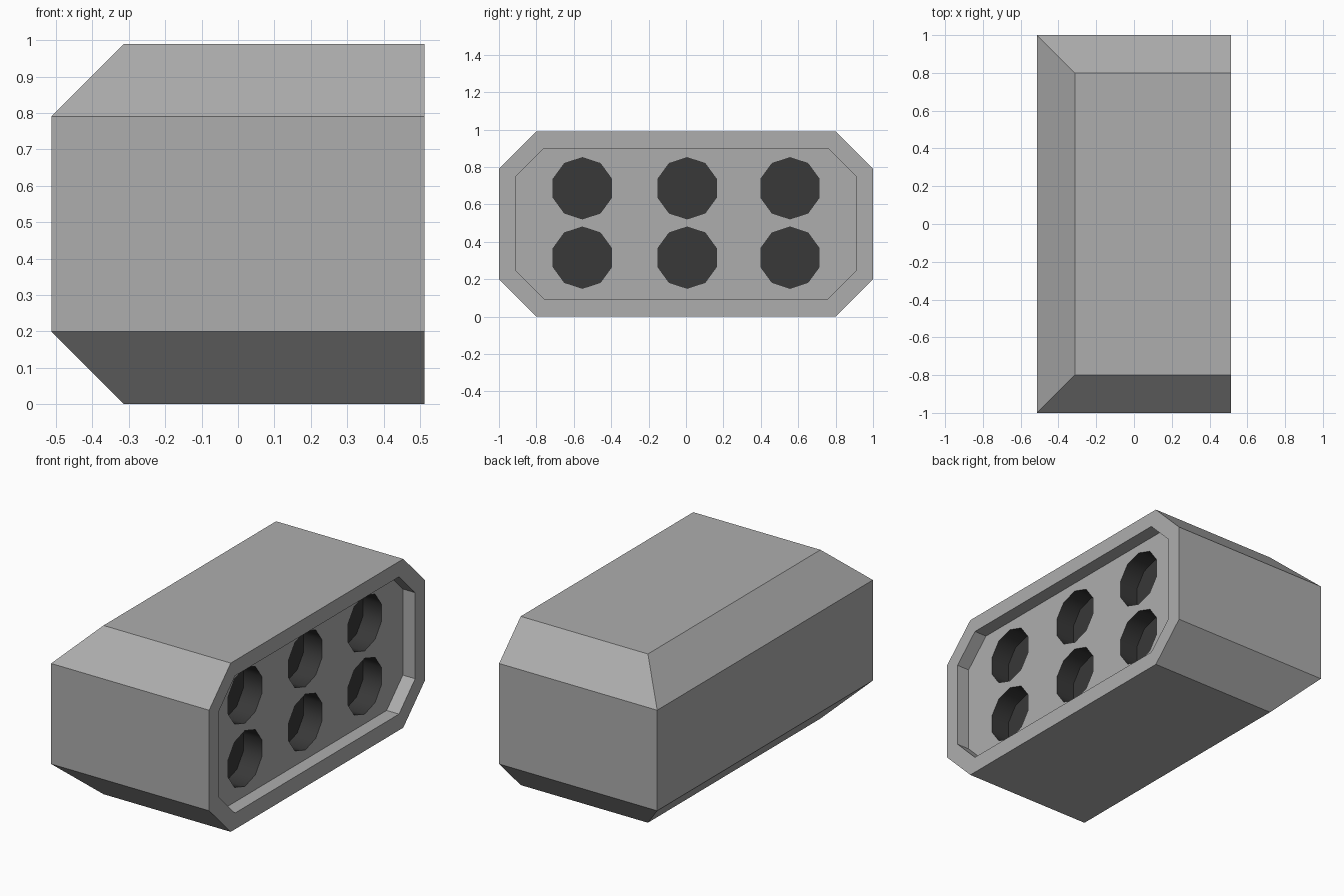
import bpy, bmesh
from math import sin, cos, pi, radians

if "Cube" in bpy.data.objects:
    bpy.data.objects.remove(bpy.data.objects["Cube"])

X, Y, H, C = 0.513, 1.0, 0.99, 0.2     # half depth, half width, height, chamfer
RECESS, POCKET = 0.08, 0.12            # depths of the face recess and the holes

grey = bpy.data.materials.new("grey")
grey.diffuse_color = (0.42, 0.42, 0.42, 1)
grey.use_nodes = True
grey.node_tree.nodes["Principled BSDF"].inputs["Base Color"].default_value = grey.diffuse_color
dark = bpy.data.materials.new("dark")
dark.diffuse_color = (0.04, 0.04, 0.04, 1)
dark.use_nodes = True
dark.node_tree.nodes["Principled BSDF"].inputs["Base Color"].default_value = dark.diffuse_color


def loft(bm, rings, mat=0):
    """Closed solid through equally sized rings of points."""
    loops = [[bm.verts.new(p) for p in r] for r in rings]
    faces = [bm.faces.new(loops[0][::-1]), bm.faces.new(loops[-1])]
    n = len(loops[0])
    for a, b in zip(loops, loops[1:]):
        for i in range(n):
            j = (i + 1) % n
            faces.append(bm.faces.new((a[i], a[j], b[j], b[i])))
    for f in faces:
        f.material_index = mat


def prism(bm, profile, x0, x1, mat=0):
    loft(bm, [[(x, y, z) for y, z in profile] for x in (x0, x1)], mat)


def finish(name, bm):
    bmesh.ops.recalc_face_normals(bm, faces=bm.faces)
    me = bpy.data.meshes.new(name)
    bm.to_mesh(me)
    bm.free()
    me.materials.append(grey)
    me.materials.append(dark)
    ob = bpy.data.objects.new(name, me)
    bpy.context.collection.objects.link(ob)
    return ob


def cut(target, cutter):
    mod = target.modifiers.new(cutter.name, 'BOOLEAN')
    mod.operation, mod.solver, mod.object = 'DIFFERENCE', 'EXACT', cutter
    bpy.context.view_layer.objects.active = target
    bpy.ops.object.modifier_apply(modifier=mod.name)
    bpy.data.objects.remove(cutter)


# Housing: chamfered on the top, bottom, and every side but the open face
def ring(z, c):
    return [(-X + c, -Y + c, z), (X, -Y + c, z), (X, Y - c, z), (-X + c, Y - c, z)]

bm = bmesh.new()
loft(bm, [ring(0, C), ring(C, 0), ring(H - C, 0), ring(H, C)])
housing = finish("housing", bm)

# Octagonal recess in the face
bm = bmesh.new()
y, z0, z1, c = 0.91, 0.095, 0.9, 0.15
prism(bm, [(-y, z0 + c), (-y + c, z0), (y - c, z0), (y, z0 + c),
           (y, z1 - c), (y - c, z1), (-y + c, z1), (-y, z1 - c)], X - RECESS, X + 0.1)
cut(housing, finish("recess_cutter", bm))

# Six ten-sided holes with a dark interior
bm = bmesh.new()
for cy in (-0.554, 0.006, 0.556):
    for cz in (0.315, 0.686):
        prism(bm, [(cy + 0.164 * sin(i * pi / 5), cz + 0.164 * cos(i * pi / 5))
                   for i in range(10)], X - RECESS - POCKET, X + 0.1, 1)
cut(housing, finish("hole_cutter", bm))

# Round the hole walls; all larger angles stay crisp
housing.select_set(True)
bpy.ops.object.shade_smooth_by_angle(angle=radians(38))
